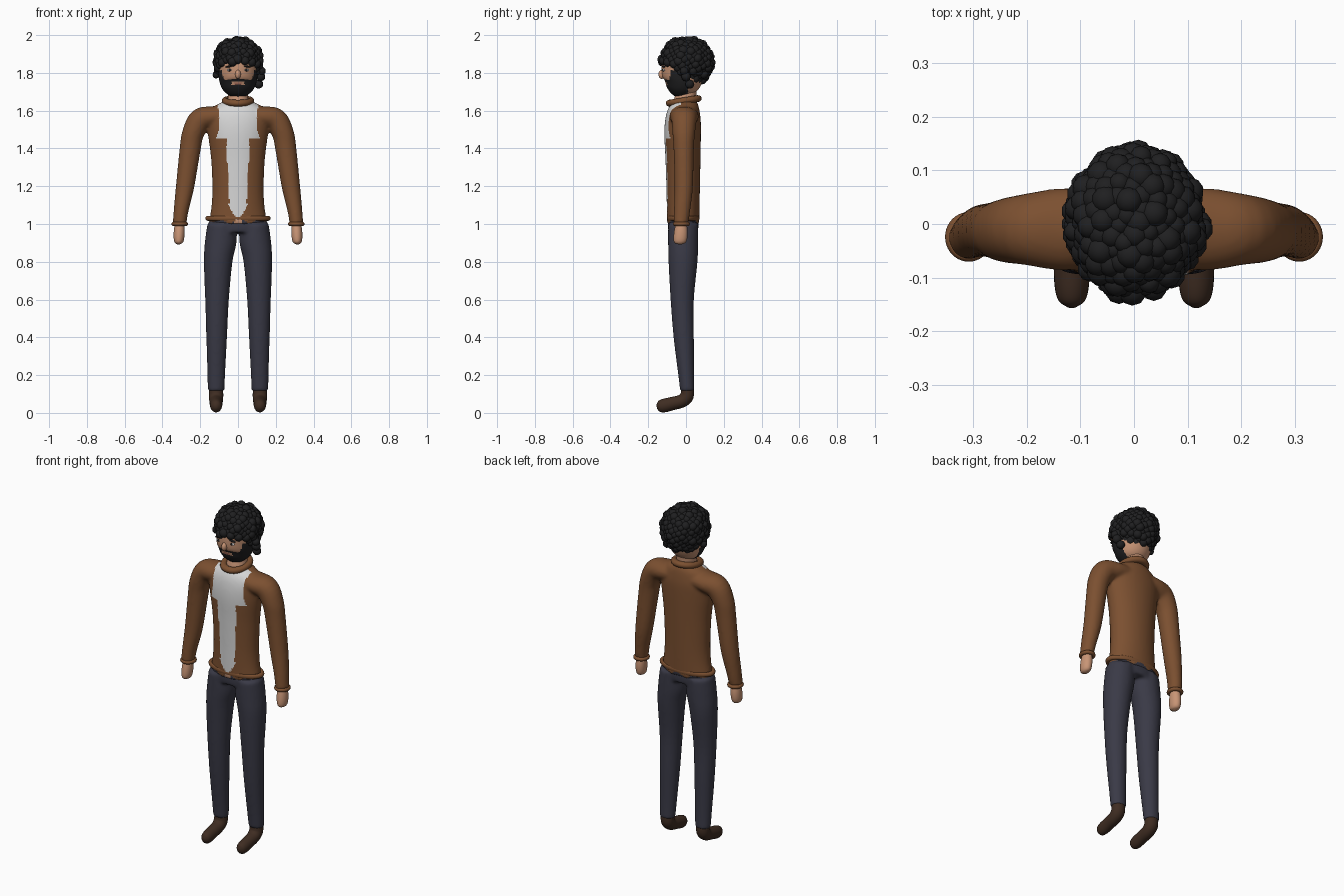
import bpy, bmesh, math, random
from mathutils import Vector, Matrix

random.seed(4)
if "Cube" in bpy.data.objects:
    bpy.data.objects.remove(bpy.data.objects["Cube"])


def material(name, r, g, b):
    m = bpy.data.materials.new(name)
    m.use_nodes = True
    m.diffuse_color = (r, g, b, 1)
    m.node_tree.nodes["Principled BSDF"].inputs["Base Color"].default_value = (r, g, b, 1)
    return m


SKIN = material("skin", .58, .3, .18)
BLACK = material("hair_black", .014, .014, .015)
BROWN = material("jacket_brown", .2, .08, .03)
WHITE = material("shirt_white", .68, .68, .68)
NAVY = material("trouser_navy", .042, .042, .062)
SHOE = material("shoe_brown", .05, .026, .016)
LIP = material("lip", .4, .15, .1)
X, Y = Vector((1, 0, 0)), Vector((0, 1, 0))


def make(name, bm, mats):
    """Turn a bmesh into a smooth shaded object."""
    bmesh.ops.recalc_face_normals(bm, faces=bm.faces)
    for f in bm.faces:
        f.smooth = True
    me = bpy.data.meshes.new(name)
    bm.to_mesh(me)
    bm.free()
    for m in mats:
        me.materials.append(m)
    ob = bpy.data.objects.new(name, me)
    bpy.context.collection.objects.link(ob)
    return ob


def loft(bm, pts, axis, side=1, seg=24, steps=4):
    """Skin elliptical rings along a smooth path of (x, y, z, radius, radius)."""
    p = [Vector((side * q[0], *q[1:])) for q in pts]
    p = [2 * p[0] - p[1]] + p + [2 * p[-1] - p[-2]]
    path = []
    for i in range(1, len(p) - 2):
        a, b, c, d = p[i - 1:i + 3]
        for k in range(steps):
            t = k / steps
            path.append(.5 * (2 * b + (c - a) * t + (2 * a - 5 * b + 4 * c - d) * t * t
                              + (3 * b - a - 3 * c + d) * t ** 3))
    path.append(p[-2])
    rings = []
    for i, q in enumerate(path):
        ahead, behind = path[min(i + 1, len(path) - 1)], path[max(i - 1, 0)]
        tangent = (Vector(ahead[:3]) - Vector(behind[:3])).normalized()
        v = tangent.cross(axis).normalized()
        ring = []
        for k in range(seg):
            w = math.tau * k / seg
            ring.append(bm.verts.new(Vector(q[:3]) + axis * (q[3] * math.cos(w))
                                     + v * (q[4] * math.sin(w))))
        rings.append(ring)
    for a, b in zip(rings, rings[1:]):
        for k in range(seg):
            n = (k + 1) % seg
            bm.faces.new((a[k], a[n], b[n], b[k]))
    bm.faces.new(rings[0])
    bm.faces.new(rings[-1])


def blend(ob, voxel=.008):
    """Fuse overlapping lofts into one soft surface."""
    r = ob.modifiers.new("fuse", 'REMESH')
    r.mode, r.voxel_size = 'VOXEL', voxel
    s = ob.modifiers.new("soften", 'SMOOTH')
    s.factor, s.iterations = .5, 8
    dg = bpy.context.evaluated_depsgraph_get()
    me = bpy.data.meshes.new_from_object(ob.evaluated_get(dg))
    mats = list(ob.data.materials)
    ob.modifiers.clear()
    ob.data = me
    me.materials.clear()
    for m in mats:
        me.materials.append(m)
    for f in me.polygons:
        f.use_smooth = True


def paint(ob, rule):
    for f in ob.data.polygons:
        f.material_index = rule(*f.center)


def ball(name, loc, size, mat, tilt=0):
    bm = bmesh.new()
    m = Matrix.Translation(loc) @ Matrix.Rotation(tilt, 4, 'Y') @ Matrix.Diagonal((*size, 1))
    bmesh.ops.create_uvsphere(bm, u_segments=16, v_segments=10, radius=1, matrix=m)
    return make(name, bm, [mat])


def ring(name, loc, major, minor, scale, mat, rot=(0, 0, 0)):
    bpy.ops.mesh.primitive_torus_add(major_segments=40, minor_segments=12, location=loc,
                                     rotation=rot, major_radius=major, minor_radius=minor)
    ob = bpy.context.object
    ob.name, ob.scale = name, scale
    ob.data.materials.append(mat)
    bpy.ops.object.shade_smooth()


# Jacket with sleeves and shirt front
bm = bmesh.new()
loft(bm, [(0, -.015, 1.0, .155, .085), (0, -.015, 1.1, .14, .087), (0, -.015, 1.2, .136, .089),
          (0, -.016, 1.35, .143, .093), (0, -.018, 1.48, .16, .097), (0, -.015, 1.56, .165, .093),
          (0, -.01, 1.615, .135, .08), (0, -.01, 1.65, .075, .065)], X, seg=36)
for s in (1, -1):
    loft(bm, [(.07, -.01, 1.575, .075, .052), (.14, -.01, 1.568, .077, .055),
              (.2, -.01, 1.55, .067, .063), (.238, -.012, 1.48, .06, .058),
              (.253, -.012, 1.4, .054, .056), (.28, -.012, 1.2, .049, .049),
              (.3, -.02, 1.08, .044, .04), (.31, -.027, 1.0, .039, .036)], Y, s)
jacket = make("jacket", bm, [BROWN, WHITE, NAVY, SKIN])
blend(jacket)


def jacket_rule(x, y, z):
    ax = abs(x)
    if ax < .2 and z < 1.015 + .012 * math.sin(x * 60 + 1):
        return 3 if ax < .018 and y < 0 and z > 1.0 else 2
    if z > 1.45:
        width = .115 - .25 * max(0, min(z - 1.45, .06)) + .1 * max(0, z - 1.56)
    elif z > 1.11:
        width = .045 + .05 * (z - 1.11)
    else:
        width = max(.012, .058 - .6 * (1.11 - z))
    return 1 if y < -.03 and ax < width else 0


paint(jacket, jacket_rule)
ring("jacket_hem", (0, -.015, 1.03), .16, .013, (1, .5, 1), BROWN)
ring("collar", (0, -.012, 1.652), .068, .018, (1, 1.12, 1), BROWN, (.16, 0, 0))

# Trousers
bm = bmesh.new()
loft(bm, [(0, -.015, 1.03, .145, .078), (0, -.015, .99, .162, .081), (0, -.015, .955, .165, .078)],
     X, seg=36)
for s in (1, -1):
    loft(bm, [(.085, -.015, 1.0, .078, .08), (.092, -.015, .9, .084, .08),
              (.105, -.016, .8, .076, .077), (.111, -.02, .6, .063, .062),
              (.113, -.012, .4, .055, .054), (.115, .001, .2, .047, .042),
              (.116, .007, .115, .044, .038)], X, s)
trousers = make("trousers", bm, [NAVY])
blend(trousers)

# Shoes, hands and cuffs
for s, tag in ((1, "left"), (-1, "right")):
    bm = bmesh.new()
    loft(bm, [(.116, .007, .14, .037, .032), (.116, .005, .09, .038, .036),
              (.116, -.022, .063, .036, .035), (.116, -.07, .05, .034, .035),
              (.116, -.115, .039, .032, .036), (.116, -.142, .034, .025, .029),
              (.116, -.155, .032, .008, .01)], X, s)
    make(tag + "_shoe", bm, [SHOE])
    bm = bmesh.new()
    loft(bm, [(.308, -.025, 1.01, .028, .025), (.311, -.027, .96, .036, .029),
              (.313, -.03, .92, .036, .027), (.314, -.032, .9, .028, .02),
              (.314, -.032, .892, .008, .006)], Y, s)
    make(tag + "_hand", bm, [SKIN])
    ring(tag + "_cuff", (s * .308, -.024, 1.0), .033, .011, (1, 1.05, 1), BROWN)

# Neck and head
bm = bmesh.new()
loft(bm, [(0, -.005, 1.61, .075, .07), (0, -.005, 1.65, .058, .06), (0, .0, 1.69, .052, .055),
          (0, .005, 1.76, .055, .06)], X)
make("neck", bm, [SKIN])
bm = bmesh.new()
loft(bm, [(0, -.045, 1.672, .012, .014), (0, -.042, 1.682, .045, .04), (0, -.034, 1.71, .078, .073),
          (0, -.022, 1.75, .097, .1), (0, -.015, 1.8, .105, .115), (0, -.008, 1.86, .11, .118),
          (0, 0, 1.92, .095, .105), (0, 0, 1.96, .05, .06), (0, 0, 1.97, .01, .01)],
     X, seg=80, steps=8)
head = make("head", bm, [SKIN, BLACK, LIP])


def hairline(y):
    return 1.745 + .1 * max(0, min(1, (.06 - y) / .18))


def head_rule(x, y, z):
    ax = abs(x)
    if z > hairline(y) + .01:
        return 1
    if y > .01:
        return 0
    if y > -.085:
        return 1 if z < 1.812 else 0
    if ax < .035 and 1.736 < z < 1.756:
        return 2 if ax < .022 and z < 1.748 else 0
    return 1 if z < 1.77 - .1 * ax else 0


paint(head, head_rule)

# Facial features
ball("nose", (0, -.128, 1.792), (.015, .018, .024), SKIN)
for s, tag in ((1, "left"), (-1, "right")):
    ball(tag + "_eye", (s * .044, -.117, 1.815), (.015, .007, .007), WHITE)
    ball(tag + "_pupil", (s * .044, -.121, 1.815), (.007, .005, .007), BLACK)
    ball(tag + "_eyebrow", (s * .046, -.118, 1.834), (.021, .009, .005), BLACK, s * .15)

# Curly hair: balls spread evenly over a shell, trimmed at the hairline
bm = bmesh.new()
spots = [Vector((.12, .0, 1.78)), Vector((.11, .02, 1.74)), Vector((.125, -.01, 1.81)),
         Vector((-.115, .0, 1.79))]
COUNT = 260
for i in range(COUNT):
    h = 1 - 2 * (i + .5) / COUNT
    w = i * math.pi * (3 - math.sqrt(5))
    r = math.sqrt(1 - h * h)
    jitter = random.uniform(.94, 1.04)
    c = Vector((.112 * r * math.cos(w) * jitter, .004 + .126 * r * math.sin(w) * jitter,
                1.868 + h * (.105 if h > 0 else .13) * jitter))
    if c.z > hairline(c.y) + .012:
        spots.append(c)
for c in spots:
    bmesh.ops.create_icosphere(bm, subdivisions=2, radius=random.uniform(.019, .027),
                               matrix=Matrix.Translation(c))
make("curly_hair", bm, [BLACK])
